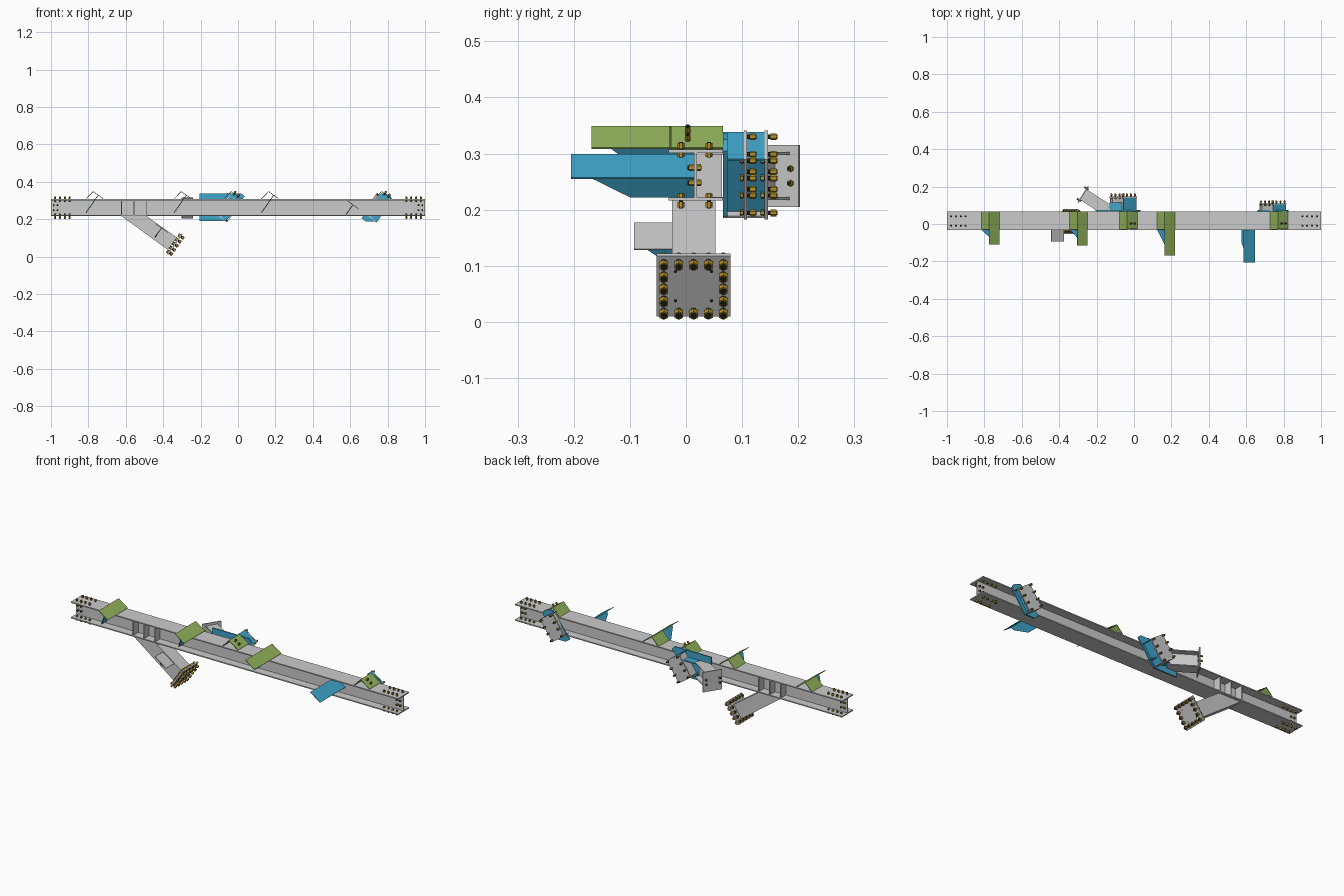
import bpy, bmesh, math
from mathutils import Vector as V, Matrix

if "Cube" in bpy.data.objects:
    bpy.data.objects.remove(bpy.data.objects["Cube"])

def material(name, rgb):
    m = bpy.data.materials.new(name)
    m.diffuse_color = (*rgb, 1)
    m.use_nodes = True
    m.node_tree.nodes["Principled BSDF"].inputs["Base Color"].default_value = m.diffuse_color
    return m

GREEN = material("green_paint", (0.29, 0.46, 0.11))
BLUE = material("blue_paint", (0.05, 0.38, 0.6))
GOLD = material("gold_zinc", (0.45, 0.28, 0.02))
DARK = material("dark_steel", (0.015, 0.015, 0.015))
X, Y, Z = V((1, 0, 0)), V((0, 1, 0)), V((0, 0, 1))
A = math.radians(35)
DOWN = V((math.cos(A), 0, -math.sin(A)))    # slope direction, falling to +x
UP = V((math.sin(A), 0, math.cos(A)))       # normal of that slope
CY, Z0, Z1 = 0.017, 0.216, 0.307            # beam centre and height range
YF, YB = -0.031, 0.066                      # flange tips

def finish(name, bm, mats):
    bmesh.ops.recalc_face_normals(bm, faces=bm.faces)
    me = bpy.data.meshes.new(name)
    bm.to_mesh(me)
    bm.free()
    for m in mats:
        if m:
            me.materials.append(m)
    ob = bpy.data.objects.new(name, me)
    bpy.context.collection.objects.link(ob)
    return ob

def prism(name, pts, o, u, v, t, mat=None):
    """Polygon in the (u, v) plane at o, extruded by t centred along u x v."""
    o, n = V(o), u.cross(v).normalized()
    bm = bmesh.new()
    f = bm.faces.new([bm.verts.new(o + u * a + v * b - n * t / 2) for a, b in pts])
    new = bmesh.ops.extrude_face_region(bm, geom=[f])["geom"]
    bmesh.ops.translate(bm, vec=n * t, verts=[g for g in new if isinstance(g, bmesh.types.BMVert)])
    return finish(name, bm, [mat])

def rect(a0, a1, b0, b1):
    return [(a0, b0), (a1, b0), (a1, b1), (a0, b1)]

def i_profile(w, h, tf, tw):
    w, h, tw = w / 2, h / 2, tw / 2
    q = [(w, h), (w, h - tf), (tw, h - tf)]
    r = q + [(a, -b) for a, b in reversed(q)]
    return r + [(-a, b) for a, b in reversed(r)]

def bolts(name, places, r=0.007, back=0.012, out=0.02):
    """Dark shank with gold hex nuts on both sides; places = (point, axis)."""
    bm = bmesh.new()
    for p, ax in places:
        rot = V(ax).to_track_quat('Z', 'Y').to_matrix().to_4x4()
        for rad, lo, hi, seg, mi in ((r * 0.65, -back, out, 8, 1),
                                     (r, out - 0.012, out - 0.002, 6, 0),
                                     (r, -back + 0.001, -0.004, 6, 0)):
            mtx = Matrix.Translation(V(p)) @ rot @ Matrix.Translation((0, 0, (lo + hi) / 2))
            res = bmesh.ops.create_cone(bm, cap_ends=True, segments=seg, radius1=rad,
                                        radius2=rad, depth=hi - lo, matrix=mtx)
            for f in {f for vert in res["verts"] for f in vert.link_faces}:
                f.material_index = mi
    return finish(name, bm, [GOLD, DARK])

# main I-beam
prism("main_beam", i_profile(YB - YF, Z1 - Z0, 0.006, 0.005),
      (0, CY, (Z0 + Z1) / 2), Y, Z, 2.0)

# beam end bolts, through flanges and web
for side, tag in ((-1, "left"), (1, "right")):
    b = [((side * (0.9 + 0.026 * i), y, z), d) for i in range(4)
         for y in (-0.009, 0.041) for z, d in ((Z1, Z), (Z0, -Z))]
    bolts("flange_bolts_" + tag, b, 0.006, 0.014, 0.014)
    w = [((side * x, CY - 0.002, z), -Y) for x in (0.965, 0.985) for z in (0.248, 0.275)]
    bolts("web_bolts_" + tag, w, 0.006, 0.013, 0.012)

# web stiffeners over the strut
for i, x in enumerate((-0.622, -0.556, -0.488)):
    for y0, y1 in ((YF + 0.002, CY), (CY, YB - 0.002)):
        prism("web_stiffener_%d" % i, rect(y0, y1, Z0 + 0.005, Z1 - 0.005), (x, 0, 0), Y, Z, 0.005)

# green cleats folded over the top flange, some with a long ledge and gusset
def ledge(name, ridge, y0, y1, length, mat):
    prism(name, rect(0, length, y0, y1), ridge, DOWN, Y, 0.003, mat)

for i, (x, yend) in enumerate(((-0.775, -0.11), (-0.304, -0.116), (0.163, -0.168),
                               (-0.037, -0.027), (0.768, -0.027))):
    ridge = V((x, 0, 0.348))
    ledge("green_ledge_%d" % i, ridge, yend, YB, 0.067, GREEN)
    leg = V((-0.04, 0, -0.042))
    prism("green_leg_%d" % i, rect(0, 1, YF + 0.002, YB), ridge, leg, Y, 0.003, GREEN)
    mid = ridge + DOWN * 0.034
    if yend < -0.05:
        prism("blue_gusset_%d" % i, [(CY, 0), (yend + 0.022, 0), (yend + 0.022, 0.012),
              (YF, 0.115), (CY, 0.115)], mid, Y, -UP, 0.004, BLUE)
    else:
        bolts("cleat_bolts_%d" % i, [(ridge + DOWN * d + Y * 0.003, UP) for d in (0.02, 0.045)],
              0.006, 0.01, 0.016)

# blue ledge fixed to the web
ridge = V((0.585, 0, 0.298))
ledge("blue_ledge", ridge, -0.205, CY, 0.073, BLUE)
prism("blue_ledge_gusset", [(CY, 0), (-0.185, 0), (-0.18, 0.018), (-0.1, 0.066), (CY, 0.066)],
      ridge + DOWN * 0.036, Y, -UP, 0.004, BLUE)

# tilted stubs with bolted end plates on the back
def back_stub(tag, x, yend):
    c = V((x, 0, 0.262))
    ym = (YB + yend) / 2
    ln = yend - YB
    prism("stub_web_" + tag, rect(-0.06, 0.06, YB, yend), c, UP, Y, 0.005)
    for s, m in ((-1, None), (1, BLUE)):
        prism("stub_flange_" + tag, rect(-0.062, 0.062, YB, yend), c + DOWN * s * 0.026, UP, Y, 0.005, m)
    for s in (-1, 1):
        prism("stub_cap_" + tag, rect(-0.042, 0.042, YB, yend), c + UP * s * 0.062, DOWN, Y, 0.004,
              BLUE if s > 0 else None)
    prism("stub_end_plate_" + tag, rect(-0.065, 0.065, -0.045, 0.045), c + Y * yend, UP, DOWN, 0.006)
    bolts("stub_bolts_" + tag, [(c + Y * yend + UP * t + DOWN * s, Y)
          for t in (-0.057, -0.019, 0.019, 0.057) for s in (-0.037, 0.037)], 0.006, 0.01, 0.02)

back_stub("right", 0.742, 0.106)
back_stub("middle", -0.058, 0.143)
# blue base plates against the flange tips
prism("base_plate_right", [(0.66, 0.205), (0.685, 0.187), (0.745, 0.187), (0.825, 0.305),
      (0.815, 0.325), (0.79, 0.337), (0.765, 0.337)], (0, YB + 0.004, 0), X, Z, 0.008, BLUE)
prism("base_plate_middle", [(-0.205, 0.19), (-0.07, 0.19), (-0.045, 0.215), (0.035, 0.322),
      (0.02, 0.338), (-0.205, 0.338)], (0, YB + 0.004, 0), X, Z, 0.008, BLUE)

# angled arm off the middle plate
arm = V((-0.84, 0.54, 0)).normalized()
side = V((arm.y, -arm.x, 0))
tip = V((-0.272, 0.158, 0.26))
root = tip - arm * 0.155
prism("arm_body", i_profile(0.066, 0.085, 0.005, 0.005), (tip + root) / 2, side, Z, 0.155)
prism("arm_end_plate", rect(-0.052, 0.052, -0.055, 0.055), tip, side, Z, 0.006)
bolts("arm_bolts", [(tip + side * a + Z * b, arm) for a in (-0.037, 0.037) for b in (-0.013, 0.013)],
      0.006, 0.01, 0.016)
for z in (0.225, 0.3):
    prism("arm_blue_gusset", [(-0.13, YB), (-0.03, YB), (-0.05, 0.115), (-0.13, 0.115)],
          (0, 0, z), X, Y, 0.005, BLUE)

# diagonal strut below the beam, top cut flush with the flange
prism("strut", [(-0.622, Z0), (-0.375, 0.036), (-0.328, 0.103), (-0.488, Z0)],
      (0, 0.014, 0), X, Z, 0.078)
foot = V((-0.338, 0.0135, 0.066))
prism("strut_end_plate", rect(-0.066, 0.066, -0.066, 0.066), foot, Y, UP, 0.008)
grid = [-0.053, -0.0265, 0, 0.0265, 0.053]
bolts("strut_bolts", [(foot + Y * a + UP * b, DOWN) for a in grid for b in grid
      if max(abs(a), abs(b)) > 0.05], 0.009, 0.014, 0.022)
bm = bmesh.new()
for a in (-0.032, 0.032):
    for b in (-0.032, 0.032):
        m = Matrix.Translation(foot + DOWN * 0.004 + Y * a + UP * b) @ \
            DOWN.to_track_quat('Z', 'Y').to_matrix().to_4x4()
        bmesh.ops.create_cone(bm, cap_ends=True, segments=10, radius1=0.003, radius2=0.003,
                              depth=0.001, matrix=m)
finish("strut_plate_holes", bm, [DARK])

# small ledge and gusset on the strut side
ridge = V((-0.442, 0, 0.176))
ledge("strut_ledge", ridge, -0.093, -0.02, 0.082, None)
prism("strut_ledge_gusset", [(-0.02, 0), (-0.085, 0), (-0.08, 0.02), (-0.03, 0.06), (-0.02, 0.06)],
      ridge + DOWN * 0.04, Y, -UP, 0.004, BLUE)
